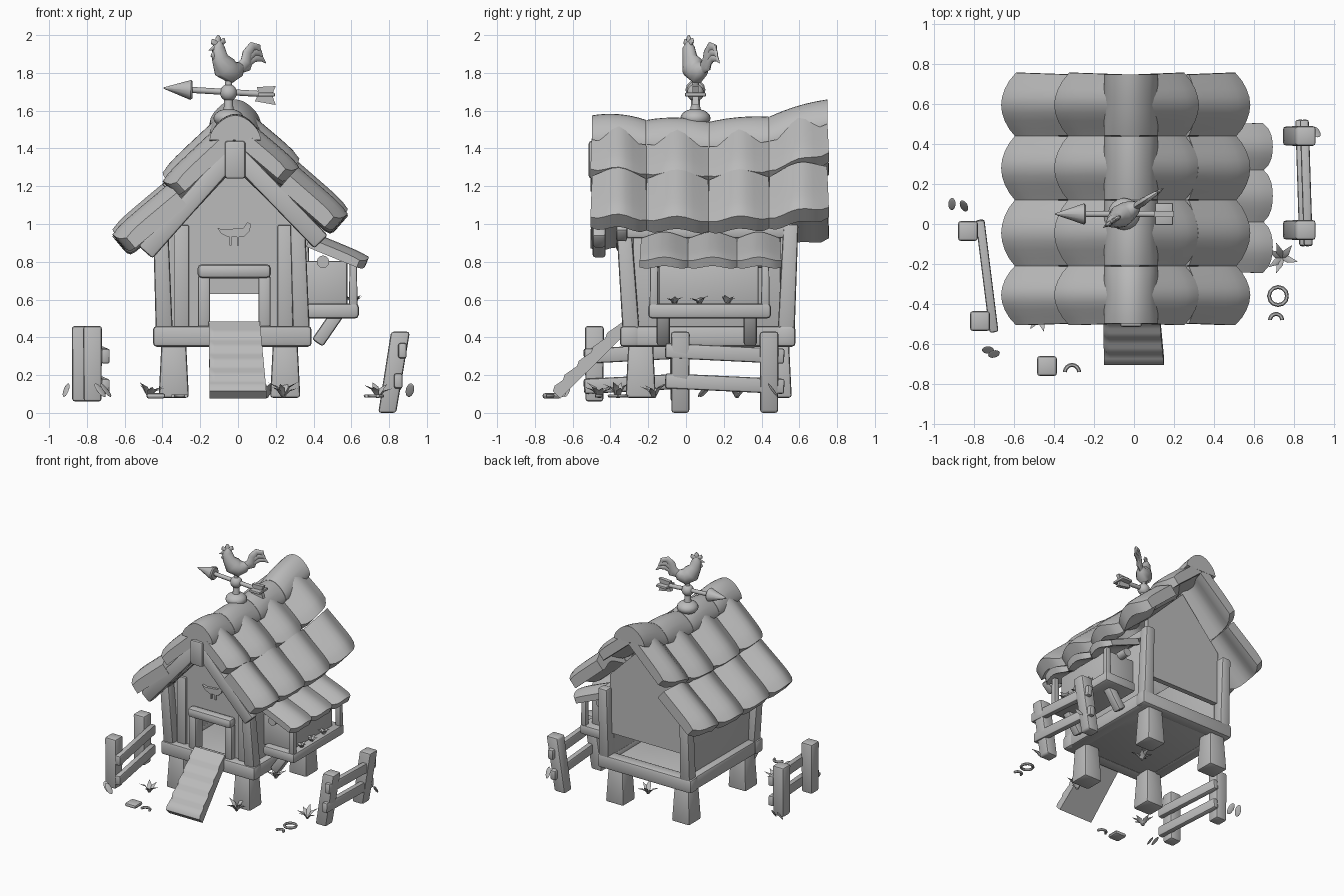
import bpy, bmesh, math, random
from mathutils import Vector, Matrix, Euler

random.seed(4)
default_cube = bpy.data.objects.get("Cube")
if default_cube:
    bpy.data.objects.remove(default_cube, do_unlink=True)

grey = bpy.data.materials.new("plain_grey")
grey.use_nodes = True
grey.diffuse_color = (0.5, 0.5, 0.5, 1)
grey.node_tree.nodes["Principled BSDF"].inputs["Base Color"].default_value = (0.5, 0.5, 0.5, 1)
parts = []


def finish(name, bm):
    bmesh.ops.recalc_face_normals(bm, faces=bm.faces[:])
    mesh = bpy.data.meshes.new(name)
    bm.to_mesh(mesh)
    bm.free()
    mesh.materials.append(grey)
    part = bpy.data.objects.new(name, mesh)
    bpy.context.collection.objects.link(part)
    parts.append(part)


def warped(name, shape, cuts=5, bevel=0):
    """Unit cube, optionally subdivided or bevelled, pushed through shape(x, y, z)."""
    bm = bmesh.new()
    bmesh.ops.create_cube(bm, size=1)
    if cuts:
        bmesh.ops.subdivide_edges(bm, edges=bm.edges[:], cuts=cuts, use_grid_fill=True)
    for vert in bm.verts:
        vert.co = shape(*vert.co)
    bmesh.ops.recalc_face_normals(bm, faces=bm.faces[:])
    if bevel:
        bmesh.ops.bevel(bm, geom=bm.edges[:], offset=bevel, segments=2, profile=0.5,
                        affect='EDGES', clamp_overlap=True)
    finish(name, bm)


def box(name, centre, size, bevel=0.015):
    warped(name, lambda x, y, z: Vector(centre) + Vector((x * size[0], y * size[1], z * size[2])), 0, bevel)


def post(name, foot, head, foot_width, head_width, bevel=0.015):
    def shape(x, y, z):
        t = z + 0.5
        width = foot_width + (head_width - foot_width) * t
        return Vector(foot).lerp(Vector(head), t) + Vector((x * width, y * width, 0))
    warped(name, shape, 0, bevel)


def bar(name, start, end, width, depth, bevel=0.015):
    """Beam between two points: width is level, depth is the upright measure."""
    start, end = Vector(start), Vector(end)
    side = (end - start).cross((0, 0, 1)).normalized()
    upright = side.cross(end - start).normalized()
    warped(name, lambda x, y, z: start.lerp(end, z + 0.5) + side * (x * width) + upright * (y * depth), 0, bevel)


def prism(name, outline, front, back):
    bm = bmesh.new()
    face = bm.faces.new([bm.verts.new((x, front, z)) for x, z in outline])
    moved = bmesh.ops.extrude_face_region(bm, geom=[face], use_keep_orig=True)["geom"]
    bmesh.ops.translate(bm, vec=(0, back - front, 0), verts=[g for g in moved if isinstance(g, bmesh.types.BMVert)])
    finish(name, bm)


def tube(name, points, radii, ref=(0, 1, 0), flat=1, sides=12):
    bm = bmesh.new()
    points, rings = [Vector(p) for p in points], []
    for i, point in enumerate(points):
        along = (points[min(i + 1, len(points) - 1)] - points[max(i - 1, 0)]).normalized()
        side = along.cross(Vector(ref)).normalized()
        other = side.cross(along)
        angles = [math.tau * k / sides for k in range(sides)]
        rings.append([bm.verts.new(point + radii[i] * (side * math.cos(a) + other * math.sin(a) * flat))
                      for a in angles])
    for low, high in zip(rings, rings[1:]):
        for k in range(sides):
            j = (k + 1) % sides
            bm.faces.new((low[k], low[j], high[j], high[k]))
    bm.faces.new(rings[0])
    bm.faces.new(rings[-1])
    finish(name, bm)


def ball(name, centre, size, turn=(0, 0, 0)):
    bm = bmesh.new()
    bmesh.ops.create_uvsphere(bm, u_segments=16, v_segments=10, radius=1)
    bmesh.ops.transform(bm, verts=bm.verts[:],
                        matrix=Matrix.LocRotScale(Vector(centre), Euler(turn), Vector(size)))
    finish(name, bm)


def rise(y):
    return 0.12 * ((y - 0.15) / 0.6) ** 2 if y > 0.15 else 0.03 * ((y - 0.15) / 0.6) ** 2


def tile(name, upper, lower, near, far, arch, thick, lift=0):
    """Barrel tile: upper and lower are (x, z) ends of its underside."""
    upper, lower = Vector((upper[0], 0, upper[1])), Vector((lower[0], 0, lower[1]))
    slope = (lower - upper).normalized()
    normal = Vector((-slope.z, 0, slope.x)) * (1 if slope.x > 0 else -1)

    def shape(a, b, c):
        u, v, t = a + 0.5, 2 * b, c + 0.5
        y = (near + far) / 2 + v * (far - near) / 2 * (0.98 + 0.06 * u)
        height = arch * (1 + math.cos(math.pi * v)) / 2 + thick * t * (1 - 0.2 * v ** 4) * (1 - 0.15 * u ** 8)
        spot = upper.lerp(lower, u) + normal * height - slope * (0.04 * u * v ** 4)
        return spot + Vector((0, y, lift * rise(y)))
    warped(name, shape, 7)


# Platform: legs, beams and floor
for x in (-0.34, 0.25):
    for y in (-0.24, 0.48):
        post("leg", (x, y, 0.08), (x, y, 0.38), 0.16, 0.13)
for y in (-0.3, 0.53):
    box("cross_beam", (-0.03, y, 0.405), (0.84, 0.1, 0.11), 0.02)
for x in (-0.39, 0.335):
    box("side_beam", (x, 0.11, 0.405), (0.1, 0.92, 0.11), 0.02)
    box("side_wall", (x * 0.93, 0.11, 0.73), (0.04, 0.78, 0.56), 0.005)
    box("top_plate", (x, 0.11, 0.96), (0.07, 0.86, 0.07))
    post("front_post", (x, -0.29, 0.42), (x - 0.02, -0.33, 1), 0.09, 0.08)
    post("back_post", (x, 0.53, 0.42), (x, 0.555, 1), 0.09, 0.08)
box("floor", (-0.03, 0.11, 0.39), (0.76, 0.84, 0.065), 0.005)

# Gable walls, the front one with a doorway, the back one stopping short
gable = [(0.31, 1.1), (-0.02, 1.43), (-0.36, 1.05)]
prism("front_wall", [(-0.35, 0.45), (-0.15, 0.45), (-0.15, 0.73), (0.11, 0.73), (0.11, 0.45), (0.31, 0.45)]
      + gable, -0.28, -0.24)
prism("back_wall", [(-0.36, 0.63), (0.31, 0.63)] + gable, 0.49, 0.53)
for x in (-0.3, 0.25):
    box("wall_board", (x, -0.285, 0.72), (0.08, 0.03, 0.55), 0.008)

# Door frame and bird plate
for x in (-0.18, 0.14):
    box("door_jamb", (x, -0.3, 0.59), (0.065, 0.06, 0.28))
box("door_lintel", (-0.02, -0.31, 0.75), (0.39, 0.08, 0.075), 0.025)
prism("bird_plate", [(-0.11, 0.98), (-0.08, 0.97), (0.03, 0.98), (0.05, 1.01), (0.07, 1), (0.06, 0.96),
                     (0.03, 0.93), (-0.05, 0.93), (-0.09, 0.95)], -0.3, -0.27)
for x in (-0.04, 0.0):
    box("bird_plate_foot", (x, -0.285, 0.91), (0.012, 0.015, 0.05), 0)

# Ramp with stepped boards
def ramp_shape(a, b, c):
    u, t = b + 0.5, c + 0.5
    step = 0.018 * ((u * 5) % 1) if t > 0.5 else 0
    down = Vector((0, -0.33, 0.485)).lerp(Vector((0, -0.705, 0.115)), u)
    return down + Vector((-0.02 + 0.02 * u + a * (0.27 + 0.03 * u), 0, 0)) + Vector((0, -0.7, 0.71)) * (step + 0.055 * (t - 1))


warped("ramp", ramp_shape, 19)

# Roof tiles in four rows, two tiers a side, with ridge caps
rows = [-0.5, -0.21, 0.12, 0.44, 0.75]
for near, far in zip(rows, rows[1:]):
    tile("left_lower_tile", (-0.27, 1.08), (-0.575, 0.825), near, far, 0.05, 0.105, 0.6)
    tile("left_upper_tile", (-0.01, 1.39), (-0.31, 1.11), near, far, 0.05, 0.095, 1)
    tile("right_lower_tile", (0.22, 1.17), (0.49, 0.935), near, far, 0.05, 0.105, 0.6)
    tile("right_upper_tile", (-0.02, 1.4), (0.24, 1.18), near, far, 0.05, 0.095, 1)

    def cap_shape(a, b, c):
        t, y = c + 0.5, (near + far) / 2 + b * (far - near) * 0.99
        z = 1.41 + t * 0.15 * (1 - 1.3 * a * a) - 0.08 * b * b * t + rise(y)
        return Vector((-0.015 + a * 0.27 * (1 - 0.3 * t * t), y, z))
    warped("ridge_cap", cap_shape, 7)

# Barge boards and king post
for x, z in ((-0.49, 0.85), (0.44, 0.905)):
    bar("barge_board", (-0.02, -0.46, 1.38), (x, -0.46, z), 0.07, 0.1)
    bar("inner_rafter", (-0.02, -0.34, 1.36), (x * 0.95, -0.34, z + 0.03), 0.06, 0.09)
box("king_post", (-0.015, -0.47, 1.34), (0.11, 0.09, 0.2))

# Nest box on the left side
box("nest_tray", (0.5, 0.125, 0.54), (0.28, 0.65, 0.08), 0.02)
box("nest_body", (0.45, 0.12, 0.68), (0.26, 0.53, 0.25))
for y in (-0.17, 0.42):
    post("nest_post", (0.61, y, 0.56), (0.61, y, 0.79), 0.045, 0.04, 0.008)
for y in (-0.12, 0.34):
    bar("nest_brace", (0.42, y, 0.37), (0.53, y, 0.53), 0.07, 0.07)
tube("nest_roof_beam", [(0.45, -0.21, 0.8), (0.45, 0.46, 0.8)], [0.033, 0.033], (0, 0, 1))
for near, far in zip((-0.24, 0.01, 0.27), (0.01, 0.27, 0.5)):
    tile("nest_roof_tile", (0.36, 0.88), (0.665, 0.755), near, far, 0.025, 0.06)

# Fences
for name, posts, rails in (
        ("right", [(-0.83, -0.035), (-0.77, -0.485)], [(-0.77, 0.02), (-0.7, -0.54)]),
        ("left", [(0.79, -0.03), (0.79, 0.44)], [(0.86, -0.11), (0.84, 0.52)])):
    lean, ground = (0.07, 0) if name == "left" else (0, 0.06)
    for x, y in posts:
        post(name + "_fence_post", (x, y, ground), (x + lean, y, ground * 0.5 + 0.43), 0.095, 0.1)
    (x, y), (end_x, end_y) = rails
    for z in (0.17, 0.33):
        shift = lean * (z - 0.25) * 2
        bar(name + "_fence_rail", (x + shift, y, z), (end_x + shift, end_y, z - 0.03), 0.045, 0.08, 0.012)

# Weather vane: mount, arrow and rooster
ball("vane_mount", (-0.05, 0.05, 1.56), (0.08, 0.08, 0.05))
tube("vane_pole", [(-0.05, 0.05, 1.56), (-0.05, 0.05, 1.62), (-0.05, 0.05, 1.78)], [0.04, 0.025, 0.016])
ball("vane_ball", (-0.05, 0.05, 1.695), (0.045, 0.045, 0.045))
tube("arrow_shaft", [(-0.25, 0.05, 1.71), (0.18, 0.05, 1.685)], [0.016, 0.016])
tube("arrow_head", [(-0.24, 0.05, 1.71), (-0.25, 0.05, 1.71), (-0.395, 0.05, 1.72)], [0.045, 0.053, 0.003])
prism("arrow_fletching", [(0.09, 1.65), (0.11, 1.69), (0.1, 1.725), (0.2, 1.73), (0.18, 1.685), (0.2, 1.63)],
      0.035, 0.065)
box("arrow_side_fletching", (0.15, 0.05, 1.685), (0.09, 0.11, 0.02), 0.005)
heading = math.radians(33)


def rooster_part(name, stations, flat=0.75):
    tube(name, [(-0.05 + s * math.cos(heading), 0.05 + s * math.sin(heading), z) for s, z, r in stations],
         [r for s, z, r in stations], (-math.sin(heading), math.cos(heading), 0), flat)


rooster_part("rooster_body", [(-0.06, 1.965, 0.015), (-0.065, 1.935, 0.036), (-0.055, 1.88, 0.045),
                              (-0.025, 1.83, 0.068), (0.02, 1.805, 0.063), (0.06, 1.82, 0.045), (0.09, 1.84, 0.015)], 0.85)
for s, z in ((-0.1, 1.98), (-0.065, 2), (-0.03, 1.985)):
    rooster_part("rooster_comb", [(-0.065, 1.95, 0.018), (s, z - 0.015, 0.016), (s, z, 0.005)], 0.6)
rooster_part("rooster_beak", [(-0.08, 1.935, 0.02), (-0.125, 1.92, 0.002)])
rooster_part("rooster_wattle", [(-0.09, 1.92, 0.008), (-0.095, 1.89, 0.018), (-0.09, 1.87, 0.006)], 0.6)
for scale in (1, 0.75, 0.5):
    plume = [(0, 0, 0.03), (0.05, 0.04, 0.035), (0.06, 0.09, 0.03), (0.09, 0.125, 0.026), (0.125, 0.12, 0.02), (0.145, 0.075, 0.004)]
    rooster_part("rooster_tail", [(0.06 + s * (1.4 - 0.4 * scale), 1.815 + z * scale, r * (0.5 + scale / 2)) for s, z, r in plume], 0.6)

# Grass tufts, straw, leaves and shell scraps
def tuft(name, x, y, z, reach, count):
    for k in range(count):
        a = math.tau * k / count + random.random()
        out = Vector((math.cos(a), math.sin(a), 0)) * reach
        base = Vector((x, y, z))
        up = Vector((0, 0, reach * random.uniform(0.6, 1.1)))
        tube(name, [base, base + out * 0.4 + up * 0.7, base + out + up], [0.01, 0.017, 0.001], out, 0.2, 6)


for x, y in ((-0.47, -0.46), (0.24, -0.36), (0.15, 0.27), (0.74, -0.17)):
    tuft("grass_blade", x, y, 0.08, 0.08, 6)
for y in (-0.06, 0.07, 0.22):
    tuft("nest_straw", 0.61, y, 0.575, 0.045, 5)
for x, y in ((-0.85, 0.09), (-0.91, 0.1), (-0.7, -0.65), (-0.73, -0.63), (0.91, 0.46)):
    ball("leaf", (x, y, 0.12), (0.045, 0.022, 0.005), (0.5, 0.9, x * 9))


def scrap(name, x, y, radius, sweep):
    turns = [sweep * k / 12 for k in range(13)]
    tube(name, [(x + radius * math.cos(a), y + radius * math.sin(a), 0.09) for a in turns], [0.01] * 13, (0, 0, 1), 1, 6)


scrap("ring_scrap", 0.72, -0.36, 0.045, math.tau)
scrap("curved_scrap", -0.31, -0.74, 0.035, math.pi)
scrap("curved_scrap", 0.71, -0.48, 0.03, math.pi)
box("shell_scrap", (-0.435, -0.71, 0.09), (0.1, 0.1, 0.03))

# Smooth shading with sharp edges kept
bpy.ops.object.select_all(action='DESELECT')
for part in parts:
    part.select_set(True)
bpy.context.view_layer.objects.active = parts[0]
bpy.ops.object.shade_smooth_by_angle(angle=math.radians(40))
